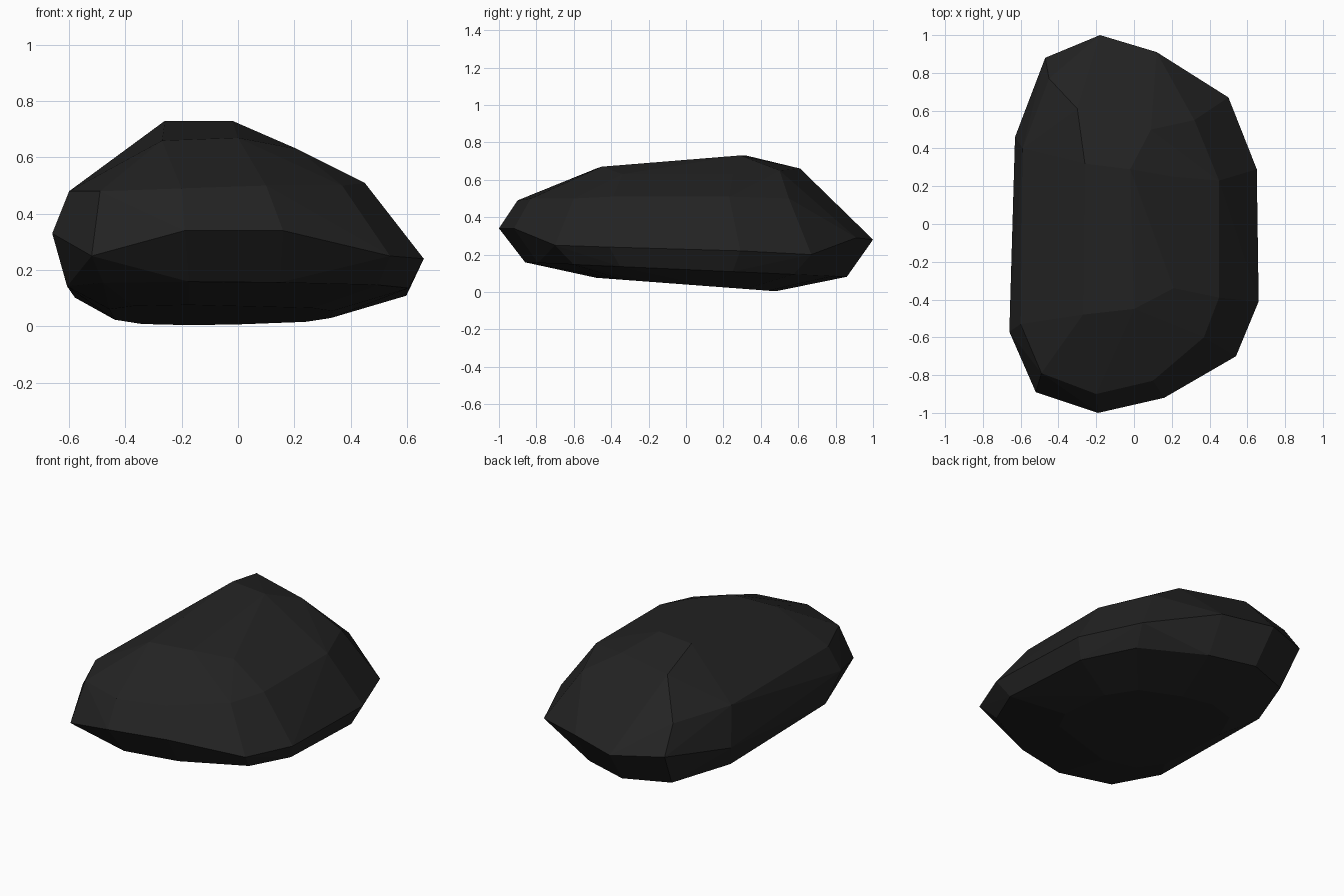
import bpy, bmesh, math
from mathutils import Vector

# Remove the default cube
cube = bpy.data.objects.get("Cube")
if cube:
    bpy.data.objects.remove(cube, do_unlink=True)


def make_material(name, colour, roughness):
    material = bpy.data.materials.new(name)
    material.use_nodes = True
    material.diffuse_color = colour
    shader = material.node_tree.nodes["Principled BSDF"]
    shader.inputs["Base Color"].default_value = colour
    shader.inputs["Roughness"].default_value = roughness
    return material


def lower_ring(outline, scale_x, scale_y, shift_x, height, tilt):
    """Shrink the widest outline and lay it on a plane sloping down to the back."""
    ring = []
    for x, y, _ in outline:
        ring_x = x * scale_x + shift_x
        ring_y = y * scale_y
        ring.append((ring_x, ring_y, height - tilt * ring_y))
    return ring


def build_hull(name, points, material):
    """Wrap the points in a faceted shell and merge nearly flat triangles."""
    mesh_builder = bmesh.new()
    for point in points:
        mesh_builder.verts.new(Vector(point))
    hull = bmesh.ops.convex_hull(mesh_builder, input=mesh_builder.verts[:])
    unused = {item for item in hull["geom_interior"] + hull["geom_unused"]
              if isinstance(item, bmesh.types.BMVert)}
    bmesh.ops.delete(mesh_builder, geom=list(unused), context="VERTS")
    bmesh.ops.dissolve_limit(mesh_builder, angle_limit=math.radians(3),
                             verts=mesh_builder.verts[:], edges=mesh_builder.edges[:])
    bmesh.ops.recalc_face_normals(mesh_builder, faces=mesh_builder.faces[:])
    mesh = bpy.data.meshes.new(name)
    mesh_builder.to_mesh(mesh)
    mesh_builder.free()
    mesh.materials.append(material)
    rock = bpy.data.objects.new(name, mesh)
    bpy.context.collection.objects.link(rock)
    return rock


# Widest outline of the boulder
outline = [
    (-.47, .88, .3), (-.18, 1, .28), (.12, .91, .29), (.5, .67, .2),
    (.65, .29, .22), (.66, -.41, .24), (.54, -.7, .25), (.16, -.92, .34),
    (-.19, -1, .34), (-.52, -.89, .25), (-.66, -.57, .33), (-.63, .46, .24),
]

# Shoulder where the sides turn into the top
shoulder = [
    (-.6, -.53, .48), (-.49, -.79, .48), (-.2, -.9, .49), (.1, -.83, .5),
    (.37, -.6, .5), (.45, -.39, .51), (.45, .23, .51), (.32, .55, .5),
    (-.45, .77, .46), (-.59, .4, .47),
]

# Crown, highest towards the back
crown = [
    (-.27, -.48, .66), (0, -.45, .67), (.21, -.34, .63), (.21, .25, .63),
    (.09, .5, .65), (-.02, .29, .73), (-.26, .32, .73), (-.3, .61, .66),
]

# Underside bevel and base
bevel = lower_ring(outline, .92, .86, 0, .12, .045)
base = lower_ring(outline, .6, .48, -.06, .04, .075)

stone = make_material("dark stone", (.017, .017, .017, 1), .9)
build_hull("boulder", outline + shoulder + crown + bevel + base, stone)
